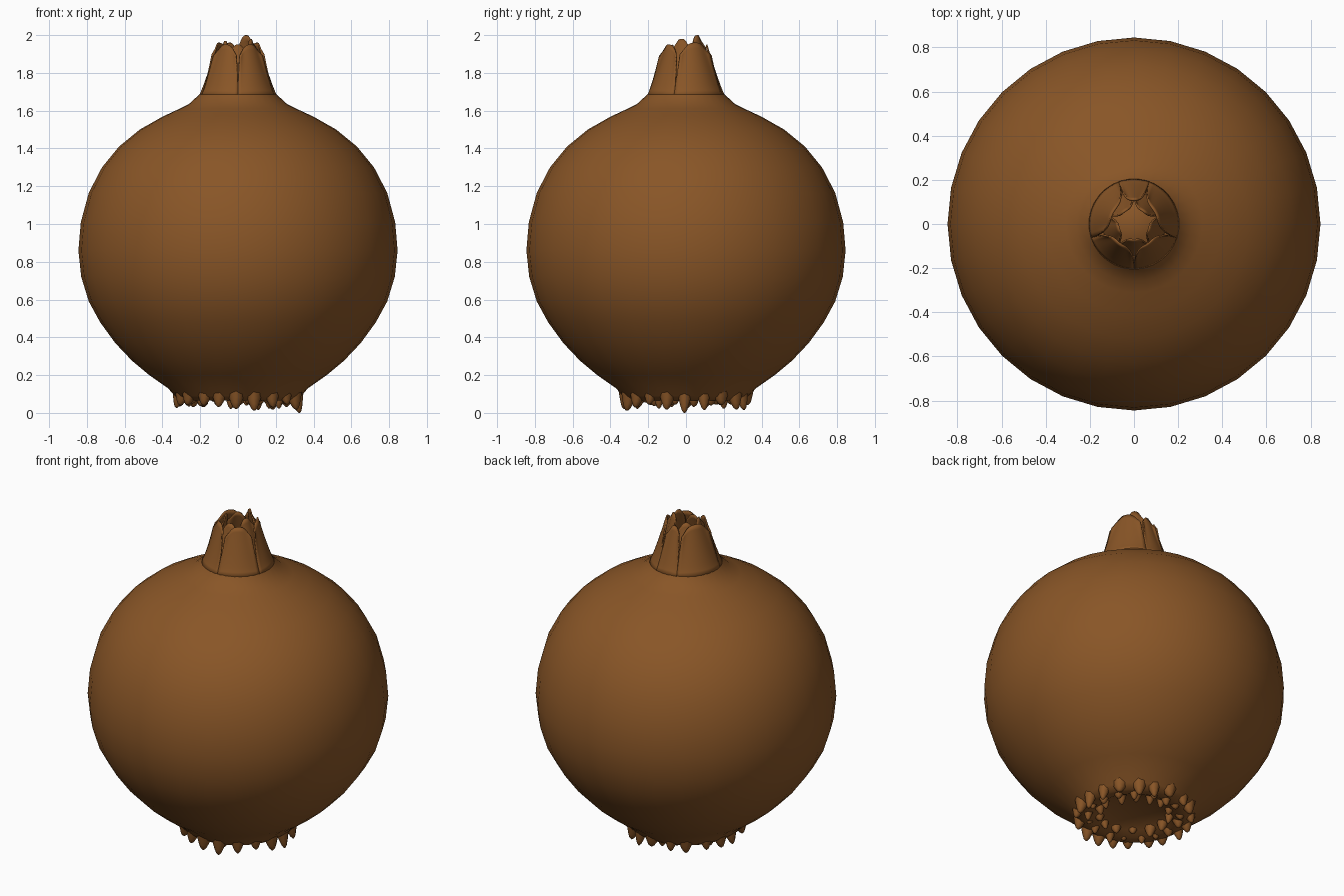
import bpy, math, random

if "Cube" in bpy.data.objects:
    bpy.data.objects.remove(bpy.data.objects["Cube"])

random.seed(4)
skin = bpy.data.materials.new("onion brown")
skin.diffuse_color = (0.25, 0.092, 0.02, 1)
skin.use_nodes = True
skin.node_tree.nodes["Principled BSDF"].inputs["Base Color"].default_value = skin.diffuse_color


def make(name, verts, faces):
    mesh = bpy.data.meshes.new(name)
    mesh.from_pydata(verts, [], faces)
    mesh.materials.append(skin)
    for p in mesh.polygons:
        p.use_smooth = True
    ob = bpy.data.objects.new(name, mesh)
    bpy.context.collection.objects.link(ob)
    return ob


def lathe(name, profile, sides):
    """Revolve an (r, z) profile whose first and last points lie on the axis."""
    verts, faces = [(0, 0, profile[0][1])], []
    rings = profile[1:-1]
    for r, z in rings:
        for i in range(sides):
            a = math.tau * i / sides
            verts.append((r * math.cos(a), r * math.sin(a), z))
    verts.append((0, 0, profile[-1][1]))
    top, n = len(verts) - 1, len(rings)
    for i in range(sides):
        j = (i + 1) % sides
        faces.append((0, 1 + j, 1 + i))
        for k in range(n - 1):
            b = 1 + k * sides
            faces.append((b + i, b + j, b + sides + j, b + sides + i))
        b = 1 + (n - 1) * sides
        faces.append((b + i, b + j, top))
    return make(name, verts, faces)


# Bulb: round body, recessed base plate, shoulder and closed neck interior
lathe("bulb", [
    (0, 0.12), (0.12, 0.115), (0.20, 0.09), (0.25, 0.065), (0.30, 0.065),
    (0.335, 0.09), (0.37, 0.13), (0.47, 0.20), (0.56, 0.275), (0.65, 0.37),
    (0.73, 0.48), (0.79, 0.59), (0.83, 0.72), (0.845, 0.86), (0.832, 1.01),
    (0.79, 1.165), (0.72, 1.30), (0.63, 1.41), (0.52, 1.50), (0.40, 1.568),
    (0.31, 1.61), (0.26, 1.635), (0.20, 1.69), (0.175, 1.74),
    (0.14, 1.75), (0.07, 1.79), (0, 1.80)], 32)


def leaf(name, a0, a1, z0, ztop, r0, r1, slit, curl):
    """Papery neck leaf between two angles, with rounded tip and curled edges."""
    nu, nv = 14, 10
    verts, faces = [], []
    mid, half = math.radians(a0 + a1) / 2, math.radians(a1 - a0) / 2
    for v in range(nv + 1):
        t = v / nv
        for u in range(nu + 1):
            s = 2 * u / nu - 1
            h = (ztop - z0) * (1 - 0.22 * abs(s) ** 3)
            a = mid + s * half * (1 - slit * t * t)
            r = r0 + (r1 - r0) * t ** 0.85 + curl * t * abs(s) ** 5
            verts.append((r * math.cos(a), r * math.sin(a), z0 + h * t))
    w = nu + 1
    for v in range(nv):
        for u in range(nu):
            k = v * w + u
            faces.append((k, k + 1, k + w + 1, k + w))
    ob = make(name, verts, faces)
    m = ob.modifiers.new("thickness", 'SOLIDIFY')
    m.thickness, m.offset = 0.008, -1


# Outer neck leaves, split by five slits
slits = [-90, -18, 70, 110, 198, 270]
tops = [1.95, 1.96, 1.95, 1.96, 1.95]
for i in range(5):
    leaf(f"outer_leaf_{i + 1}", slits[i], slits[i + 1], 1.68, tops[i],
         0.207, 0.113, 0.14, 0.03)

# Inner neck leaves, taller and tighter
for i in range(5):
    a = 54 + 72 * i
    leaf(f"inner_leaf_{i + 1}", a - 38, a + 38, 1.71,
         [2.0, 1.96, 1.97, 1.95, 1.98][i], 0.16, 0.075, 0.2, 0.03)


def root(name, x, y, r, tip, lean):
    """Stubby rounded root hanging below the base plate."""
    d = math.hypot(x, y)
    verts, faces, sides = [], [], 8
    for t, k in [(0, 1.25), (0.35, 0.95), (0.65, 0.68), (0.88, 0.42), (1, 0.12)]:
        z = 0.115 + (tip - 0.115) * t
        cx, cy = x * (1 + lean * t / d), y * (1 + lean * t / d)
        for i in range(sides):
            a = math.tau * i / sides
            verts.append((cx + r * k * math.cos(a), cy + r * k * math.sin(a), z))
    for v in range(4):
        for i in range(sides):
            j = (i + 1) % sides
            b = v * sides
            faces.append((b + i, b + sides + i, b + sides + j, b + j))
    faces.append(tuple(range(4 * sides, 5 * sides))[::-1])
    make(name, verts, faces)


# Roots in three rings around the base plate
for ring, (rad, count, size, low, lean) in enumerate([
        (0.305, 20, 0.038, 0.01, 0.02),
        (0.255, 17, 0.034, 0.02, 0.005),
        (0.21, 14, 0.03, 0.03, -0.015)]):
    for i in range(count):
        a = math.tau * (i + 0.5 * (ring % 2) + random.uniform(-0.15, 0.15)) / count
        tip = 0.0 if ring == 0 and i == 0 else low + random.uniform(0, 0.035)
        root(f"root_{ring + 1}_{i + 1}", rad * math.cos(a), rad * math.sin(a),
             size * random.uniform(0.85, 1.15), tip, lean)
